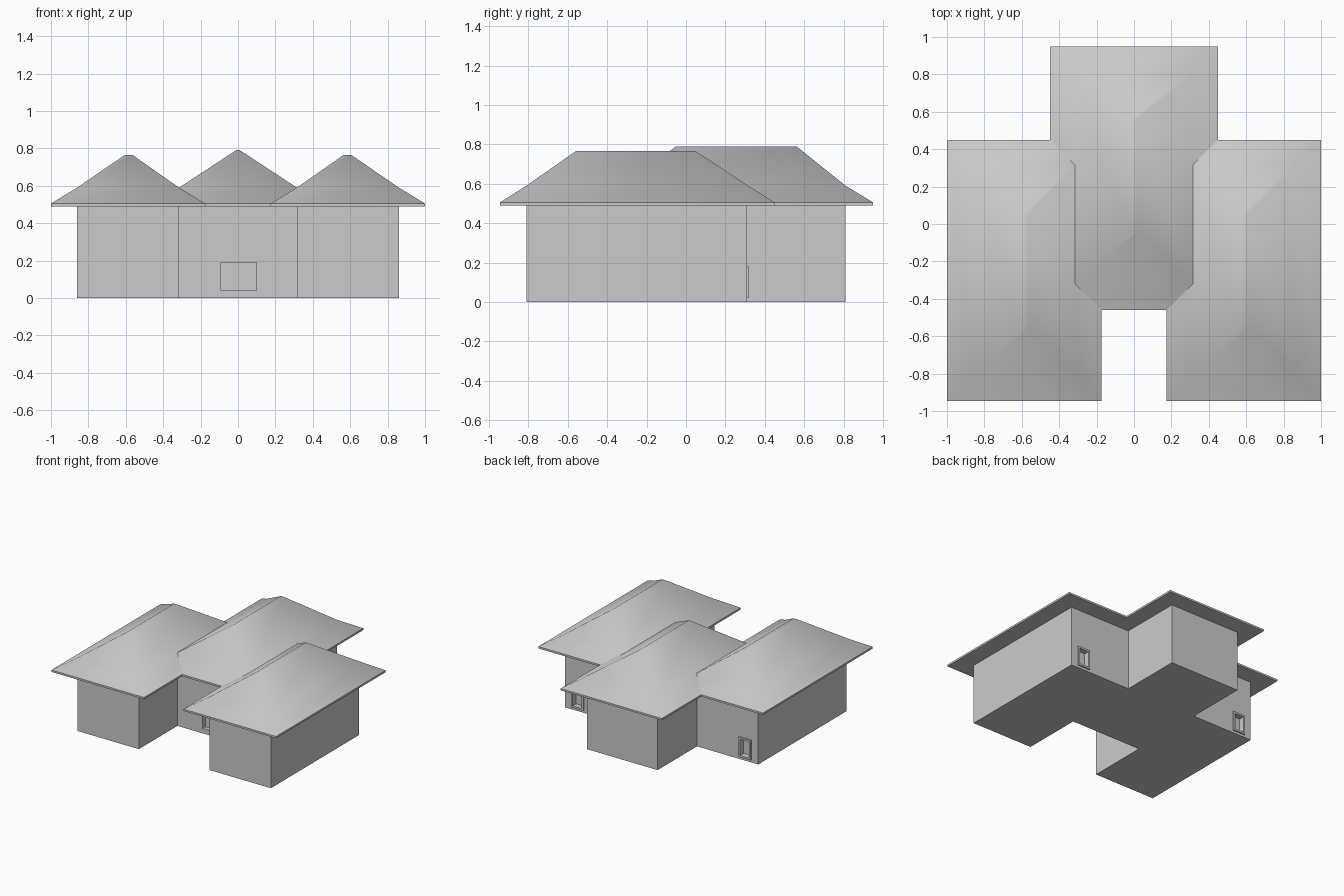
import bpy, bmesh, math

if "Cube" in bpy.data.objects:
    bpy.data.objects.remove(bpy.data.objects["Cube"])


def make_object(name, bm):
    bmesh.ops.recalc_face_normals(bm, faces=bm.faces[:])
    mesh = bpy.data.meshes.new(name)
    bm.to_mesh(mesh)
    bm.free()
    ob = bpy.data.objects.new(name, mesh)
    bpy.context.collection.objects.link(ob)
    return ob


def add_box(bm, x0, x1, y0, y1, z0, z1):
    verts = bmesh.ops.create_cube(bm, size=1)["verts"]
    for v in verts:
        v.co.x = x1 if v.co.x > 0 else x0
        v.co.y = y1 if v.co.y > 0 else y0
        v.co.z = z1 if v.co.z > 0 else z0


def hip_roof(name, levels):
    """Stack of rectangles (x0, x1, y0, y1, z), joined from soffit to ridge."""
    bm = bmesh.new()
    rings = []
    for x0, x1, y0, y1, z in levels:
        corners = ((x0, y0), (x1, y0), (x1, y1), (x0, y1))
        rings.append([bm.verts.new((x, y, z)) for x, y in corners])
    bm.faces.new(rings[0])
    bm.faces.new(rings[-1])
    for a, b in zip(rings, rings[1:]):
        for i in range(4):
            j = (i + 1) % 4
            bm.faces.new((a[i], a[j], b[j], b[i]))
    ob = make_object(name, bm)
    bpy.ops.object.select_all(action="DESELECT")
    ob.select_set(True)
    bpy.context.view_layer.objects.active = ob
    # hips stay sharp, the flared eaves blend smoothly
    bpy.ops.object.shade_smooth_by_angle(angle=math.radians(45))
    return ob


# walls: mirrored half outline extruded upwards
half = [(0.175 + 0.14, -0.32), (0.315, -0.81), (0.86, -0.81),
        (0.86, 0.31), (0.315, 0.31), (0.315, 0.81)]
outline = half + [(-x, y) for x, y in reversed(half)]
bm = bmesh.new()
base = bm.faces.new([bm.verts.new((x, y, 0)) for x, y in outline])
top = bmesh.ops.extrude_face_region(bm, geom=[base], use_keep_orig=True)["geom"]
for v in top:
    if isinstance(v, bmesh.types.BMVert):
        v.co.z = 0.5
walls = make_object("walls", bm)

# window recesses cut into the walls
bm = bmesh.new()
add_box(bm, -0.09, 0.10, -0.36, -0.285, 0.04, 0.19)
for s in (-1, 1):
    xs = sorted((s * 0.705, s * 0.785))
    add_box(bm, xs[0], xs[1], 0.275, 0.36, 0.035, 0.165)
cutter = make_object("window_cutter", bm)
cutter.hide_render = True
mod = walls.modifiers.new("windows", "BOOLEAN")
mod.operation = "DIFFERENCE"
mod.object = cutter
mod.solver = "EXACT"
bpy.context.view_layer.objects.active = walls
bpy.ops.object.modifier_apply(modifier=mod.name)
bpy.data.objects.remove(cutter, do_unlink=True)

# raised frames round the back windows
for side, s in (("left", -1), ("right", 1)):
    bm = bmesh.new()
    x0, x1 = sorted((s * 0.69, s * 0.80))
    t = 0.015
    add_box(bm, x0, x0 + t, 0.30, 0.32, 0.02, 0.18)
    add_box(bm, x1 - t, x1, 0.30, 0.32, 0.02, 0.18)
    add_box(bm, x0 + t, x1 - t, 0.30, 0.32, 0.02, 0.02 + t)
    add_box(bm, x0 + t, x1 - t, 0.30, 0.32, 0.18 - t, 0.18)
    make_object(side + "_window_frame", bm)

# central roof
hip_roof("center_roof", [
    (-0.45, 0.45, -0.46, 0.95, 0.49),
    (-0.45, 0.45, -0.46, 0.95, 0.505),
    (-0.315, 0.315, -0.32, 0.81, 0.59),
    (-0.01, 0.01, -0.05, 0.56, 0.79)])

# side wing roofs
wing = [(0.175, 1.0, -0.945, 0.45, 0.49),
        (0.175, 1.0, -0.945, 0.45, 0.505),
        (0.315, 0.86, -0.81, 0.315, 0.59),
        (0.565, 0.605, -0.56, 0.05, 0.765)]
hip_roof("right_wing_roof", wing)
hip_roof("left_wing_roof", [(-b, -a, c, d, z) for a, b, c, d, z in wing])
